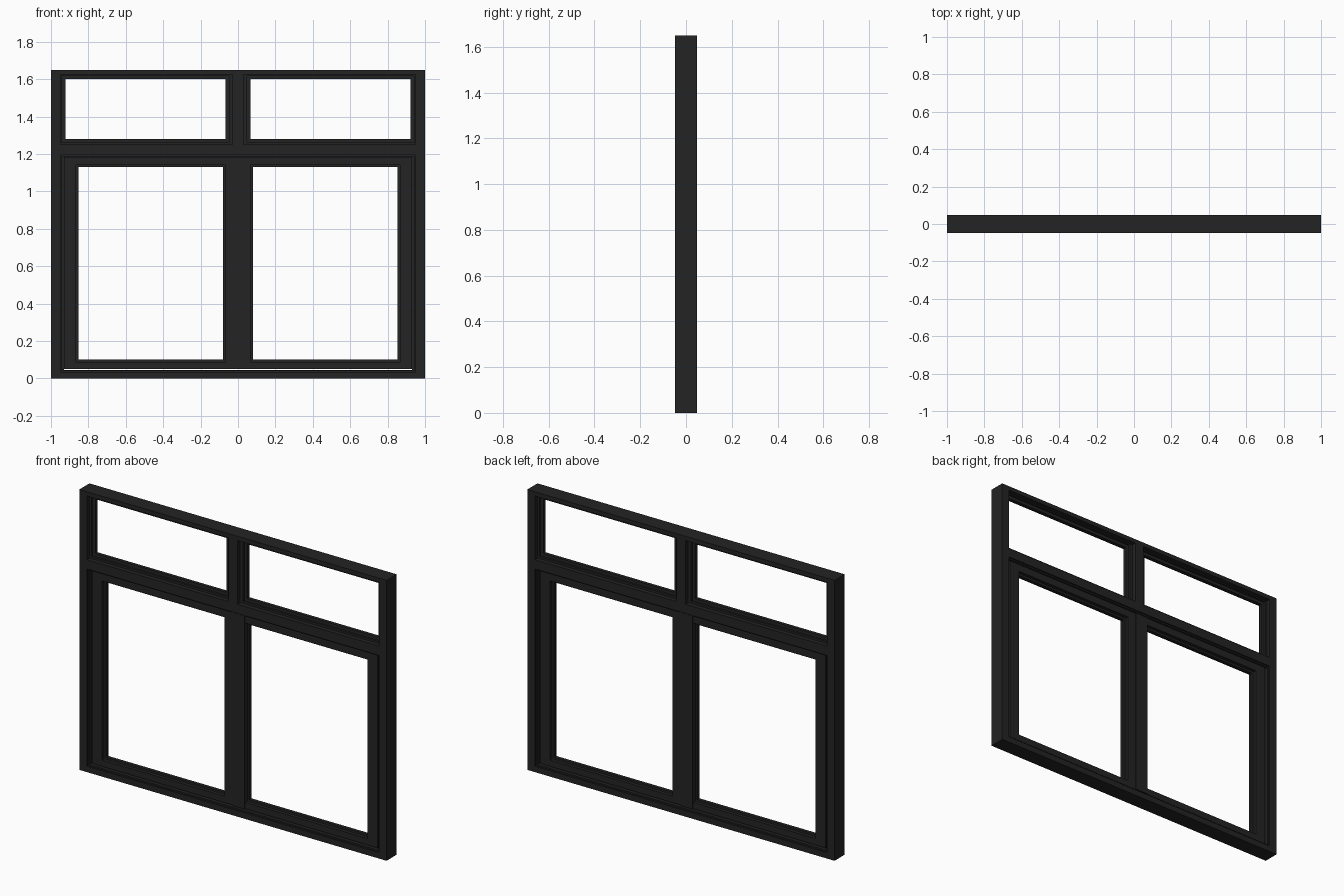
import bpy, bmesh

if "Cube" in bpy.data.objects:
    bpy.data.objects.remove(bpy.data.objects["Cube"])

D = 0.047      # half depth of the frame
H = 1.65       # total height

mat = bpy.data.materials.new("dark_paint")
mat.diffuse_color = (0.017, 0.017, 0.017, 1)
mat.use_nodes = True
mat.node_tree.nodes["Principled BSDF"].inputs["Base Color"].default_value = mat.diffuse_color


def finish(name, bm):
    bmesh.ops.recalc_face_normals(bm, faces=bm.faces[:])
    me = bpy.data.meshes.new(name)
    bm.to_mesh(me)
    bm.free()
    me.materials.append(mat)
    ob = bpy.data.objects.new(name, me)
    bpy.context.collection.objects.link(ob)
    return ob


def box(name, x0, x1, y0, y1, z0, z1):
    bm = bmesh.new()
    bmesh.ops.create_cube(bm, size=1)
    for v in bm.verts:
        v.co.x = x1 if v.co.x > 0 else x0
        v.co.y = y1 if v.co.y > 0 else y0
        v.co.z = z1 if v.co.z > 0 else z0
    return finish(name, bm)


def ring(name, outer, inner, profile):
    """Mitred rectangular frame. Rects are (x0, x1, z0, z1);
    profile points are (0 outer / 1 inner rect, outward offset, y)."""
    bm = bmesh.new()
    loops = []
    for side, d, y in profile:
        x0, x1, z0, z1 = inner if side else outer
        loops.append([bm.verts.new(c) for c in (
            (x0 - d, y, z0 - d), (x1 + d, y, z0 - d),
            (x1 + d, y, z1 + d), (x0 - d, y, z1 + d))])
    for a, b in zip(loops, loops[1:] + loops[:1]):
        for i in range(4):
            j = (i + 1) % 4
            bm.faces.new((a[i], a[j], b[j], b[i]))
    return finish(name, bm)


def flat(y):
    return [(0, 0, -y), (1, 0, -y), (1, 0, y), (0, 0, y)]


def stepped(y_face, y_lip, lip):
    return [(0, 0, -y_face), (1, lip, -y_face), (1, lip, -y_lip), (1, 0, -y_lip),
            (1, 0, y_lip), (1, lip, y_lip), (1, lip, y_face), (0, 0, y_face)]


# Outer frame, transom and upper mullion
ring("outer_frame", (-1, 1, 0, H), (-0.95, 0.95, 0.035, 1.625), flat(D))
box("transom", -0.95, 0.95, -D, D, 1.195, 1.25)
box("upper_mullion", -0.03, 0.03, -D, D, 1.25, 1.625)

# Stop inside the lower opening, leaving a thin gap under the leaves
ring("leaf_stop", (-0.95, 0.95, 0.035, 1.195), (-0.93, 0.93, 0.044, 1.185),
     [(0, 0, -0.038), (0, -0.008, -0.038), (0, -0.008, -0.015), (1, 0, -0.015),
      (1, 0, 0.015), (0, -0.008, 0.015), (0, -0.008, 0.038), (0, 0, 0.038)])

for s, side in ((-1, "left"), (1, "right")):
    def rect(a, b, z0, z1):
        return (min(s * a, s * b), max(s * a, s * b), z0, z1)

    # Fixed upper light with a thin glazing lip
    ring(f"{side}_upper_lip", rect(0.03, 0.95, 1.25, 1.625),
         rect(0.067, 0.922, 1.28, 1.60), stepped(0.022, 0.010, 0.018))

    # Opening leaf with stepped glazing edge
    ring(f"{side}_leaf", rect(0.0, 0.93, 0.05, 1.185),
         rect(0.08, 0.853, 0.10, 1.13), stepped(0.03, 0.010, 0.012))

    # Meeting strip: right leaf covers the front, left leaf covers the back
    x = sorted((-s * 0.015, s * 0.068))
    y = sorted((-s * 0.035, -s * 0.029))
    box(f"{side}_meeting_strip", *x, *y, 0.05, 1.185)
